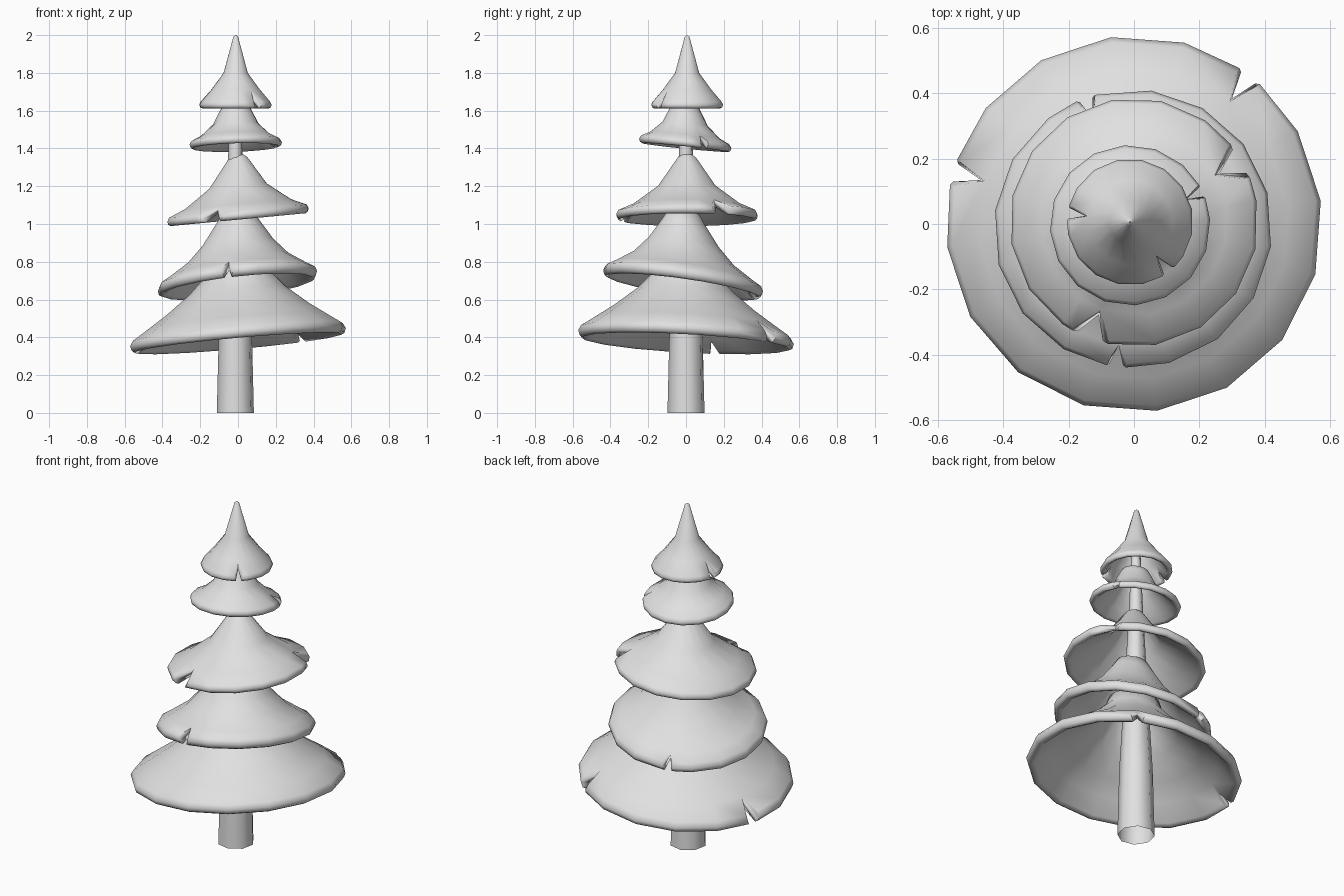
import bpy, bmesh, math

if "Cube" in bpy.data.objects:
    bpy.data.objects.remove(bpy.data.objects["Cube"])

grey = bpy.data.materials.new("light_grey")
grey.diffuse_color = (0.75, 0.75, 0.75, 1)
grey.use_nodes = True
grey.node_tree.nodes["Principled BSDF"].inputs["Base Color"].default_value = grey.diffuse_color


def finish(name, bm, angle):
    bmesh.ops.recalc_face_normals(bm, faces=bm.faces)
    mesh = bpy.data.meshes.new(name)
    bm.to_mesh(mesh)
    bm.free()
    mesh.materials.append(grey)
    ob = bpy.data.objects.new(name, mesh)
    bpy.context.collection.objects.link(ob)
    bpy.ops.object.select_all(action='DESELECT')
    ob.select_set(True)
    bpy.context.view_layer.objects.active = ob
    bpy.ops.object.shade_smooth_by_angle(angle=math.radians(angle))


def make_tier(name, outer, radius, lip, centre, tilt, phase, notches, sides=16):
    """Tilted skirt of branches: a closed shell profile swept round, with V notches in the rim."""
    n = len(outer) - 1
    z = outer[n][1]
    rim = [(radius, z - 0.45 * lip), (radius - 0.12 * lip, z - 0.85 * lip),
           (radius - 0.4 * lip, z - lip)]
    inner = [(max(r - 0.35 * lip, 0.002), h - 0.35 * lip) for r, h in outer]
    inner[n] = (radius - 0.8 * lip, z - 0.8 * lip)
    rings = outer + rim + inner[::-1]
    lip_rings = range(n, n + 5)          # rings that lie outside the notch root
    # the cut slopes, so its root is less deep on the underside
    low_root = tuple(0.55 * a + 0.45 * b for a, b in zip(inner[n - 1], inner[n]))

    # columns: (angle, half width, is notch root)
    columns = []
    for k in range(sides):
        a = phase + 360 / sides * k
        cut = [c for c in notches if abs((c[0] - a + 180) % 360 - 180) < 180 / sides]
        if cut:
            a, w = cut[0]
            columns += [(a, -w, False), (a, 0, True), (a, w, False)]
        else:
            columns.append((a, 0, False))

    bm = bmesh.new()
    grid = []
    for a, w, root in columns:
        col = []
        for i, (r, h) in enumerate(rings):
            t = math.radians(a)
            if i in lip_rings:
                if root:
                    r, h = outer[n - 1] if i < n + 2 else low_root
                # underside of the notch is narrower than the top
                t = math.radians(a + w * (1 if i < n + 2 else 0.7))
            x, y = r * math.cos(t), r * math.sin(t)
            col.append(bm.verts.new((centre[0] + x, centre[1] + y,
                                     h + tilt[0] * x + tilt[1] * y)))
        grid.append(col)
    m = len(rings)
    for c in range(len(grid)):
        p, q = grid[c], grid[(c + 1) % len(grid)]
        for i in range(m):
            j = (i + 1) % m
            bm.faces.new((p[i], q[i], q[j], p[j]))
    bmesh.ops.remove_doubles(bm, verts=bm.verts, dist=1e-5)
    bmesh.ops.dissolve_degenerate(bm, edges=bm.edges, dist=1e-5)
    finish(name, bm, 70)


# branch tiers, from the bottom up
make_tier("bottom_branches",
          [(0.06, 0.82), (0.14, 0.81), (0.16, 0.75), (0.26, 0.645), (0.38, 0.55),
           (0.475, 0.485), (0.56, 0.428)],
          0.575, 0.06, (0, 0), (0.09, -0.055), 7, [(52, 4), (164, 4)])
make_tier("lower_branches",
          [(0.04, 1.07), (0.085, 1.06), (0.115, 1.01), (0.19, 0.90), (0.27, 0.815),
           (0.36, 0.755), (0.415, 0.722)],
          0.425, 0.055, (-0.003, -0.014), (0.11, -0.14), 15, [(-97, 4), (110, 4)])
make_tier("middle_branches",
          [(0.03, 1.365), (0.05, 1.35), (0.155, 1.20), (0.285, 1.105), (0.37, 1.068)],
          0.38, 0.045, (0, 0.005), (0.095, 0), 10, [(30, 9), (-111, 9)])
make_tier("upper_branches",
          [(0.03, 1.635), (0.07, 1.625), (0.085, 1.60), (0.12, 1.53), (0.185, 1.47),
           (0.235, 1.445)],
          0.245, 0.04, (-0.012, -0.004), (0.03, -0.1), 4, [(25, 5)])
make_tier("top_branches",
          [(0.002, 2.0), (0.013, 1.99), (0.065, 1.80), (0.13, 1.712), (0.185, 1.648)],
          0.193, 0.036, (-0.012, 0.006), (0, 0), 12, [(172, 7), (-52, 7)])

# tapering open-ended trunk
bm = bmesh.new()
loops = []
for r, z in [(0.1, 0), (0.09, 0.4), (0.068, 0.8), (0.037, 1.4), (0.025, 1.72)]:
    loops.append([bm.verts.new((-0.014 + r * math.cos(math.radians(45 * k + 11)),
                                r * math.sin(math.radians(45 * k + 11)), z))
                  for k in range(8)])
for lo, hi in zip(loops, loops[1:]):
    for k in range(8):
        bm.faces.new((lo[k], lo[(k + 1) % 8], hi[(k + 1) % 8], hi[k]))
finish("trunk", bm, 46)
